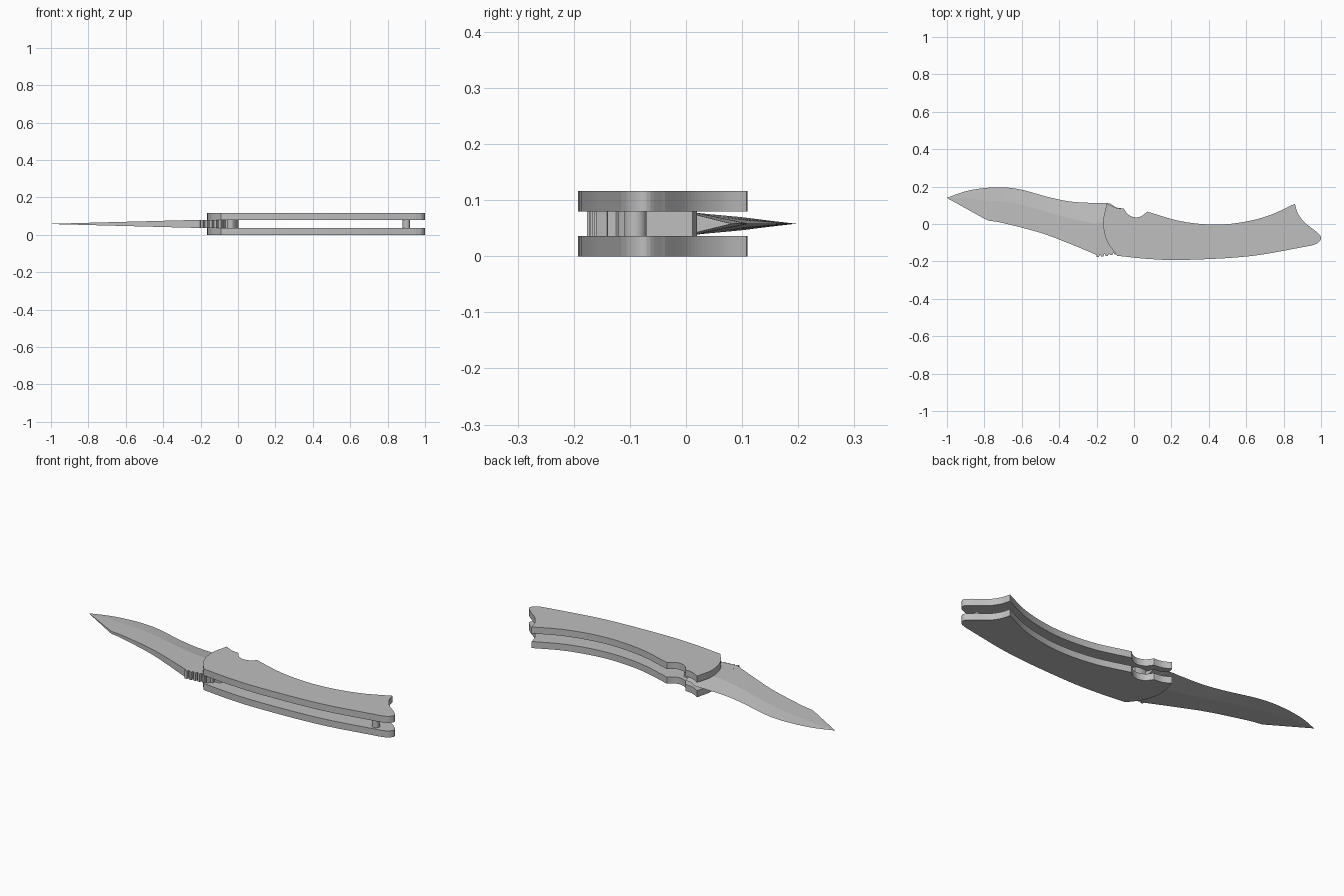
import bpy, bmesh, math
from mathutils import Vector

cube = bpy.data.objects.get("Cube")
if cube:
    bpy.data.objects.remove(cube, do_unlink=True)

steel = bpy.data.materials.new("grey_steel")
steel.use_nodes = True
GREY = (0.52, 0.52, 0.52, 1)
steel.diffuse_color = GREY
steel.node_tree.nodes["Principled BSDF"].inputs["Base Color"].default_value = GREY

MID = 0.058   # height of the middle plane
GAP = 0.022   # half the space between the scales


def curve(points, steps=8):
    """Smooth open curve through the points."""
    pts = [Vector(p) for p in points]
    pts = [2 * pts[0] - pts[1]] + pts + [2 * pts[-1] - pts[-2]]
    out = []
    for a, b, c, d in zip(pts, pts[1:], pts[2:], pts[3:]):
        for i in range(steps):
            t = i / steps
            out.append(0.5 * (2 * b + (c - a) * t + (2 * a - 5 * b + 4 * c - d) * t * t
                              + (3 * b - a - 3 * c + d) * t ** 3))
    return out + [pts[-2]]


def outline(*runs):
    """Join several curves into one closed outline."""
    out = []
    for run in runs:
        for p in run:
            p = Vector(p)
            if not out or (p - out[-1]).length > 1e-4:
                out.append(p)
    if (out[0] - out[-1]).length < 1e-4:
        out.pop()
    return out


def finish(name, bm):
    bmesh.ops.recalc_face_normals(bm, faces=bm.faces)
    mesh = bpy.data.meshes.new(name)
    bm.to_mesh(mesh)
    bm.free()
    mesh.materials.append(steel)
    obj = bpy.data.objects.new(name, mesh)
    bpy.context.collection.objects.link(obj)
    return obj


def plate(name, pts, z0, z1):
    bm = bmesh.new()
    face = bm.faces.new([bm.verts.new((p.x, p.y, z0)) for p in pts])
    grown = bmesh.ops.extrude_face_region(bm, geom=[face])["geom"]
    bmesh.ops.translate(bm, vec=(0, 0, z1 - z0),
                        verts=[g for g in grown if isinstance(g, bmesh.types.BMVert)])
    return finish(name, bm)


def height_at(line, x):
    """Read y off a curve that runs along x."""
    for a, b in zip(line, line[1:]):
        if a.x <= x <= b.x:
            return a.y + (b.y - a.y) * (x - a.x) / (b.x - a.x)
    return line[-1].y


# Handle scales
scale_shape = outline(
    curve([(-.145, .11), (-.165, .01), (-.145, -.09), (-.09, -.17)]),
    curve([(-.09, -.17), (.08, -.187), (.27, -.192), (.62, -.172), (.95, -.115)]),
    curve([(.95, -.115), (.985, -.1), (1.0, -.07), (.97, -.037)], 5),
    curve([(.97, -.037), (.91, .01), (.875, .06), (.86, .108)]),
    curve([(.86, .108), (.72, .045), (.57, .008), (.42, -.003), (.25, .015), (.07, .066)]),
    curve([(.07, .066), (.04, .042), (.005, .036), (-.03, .05), (-.055, .082)], 5),
    curve([(-.055, .082), (-.1, .088), (-.145, .11)], 5),
)
plate("lower_scale", scale_shape, 0, MID - GAP)
plate("upper_scale", scale_shape, MID + GAP, 2 * MID)

# Blade: flat along the spine, ground down to the cutting edge
edge = curve([(-1, .14), (-.9, .175), (-.8, .192), (-.7, .196), (-.6, .183), (-.45, .142),
              (-.33, .119), (-.2, .112), (-.13, .11), (-.1, .09), (-.055, .082)])
spine = curve([(-1, .139), (-.785, .02)]) + curve(
    [(-.78, .018), (-.7, .005), (-.5, -.047), (-.35, -.103), (-.2, -.165)]) + [
    Vector((-.19, -.15)), Vector((-.055, -.14))]
bm = bmesh.new()
rings = []
stations = 64
for i in range(stations + 1):
    x = -1 + .945 * i / stations
    top, low = height_at(edge, x), height_at(spine, x)
    half = GAP * min(1, .03 + .97 * (x + 1) / .8)
    ridge = low + (top - low) * .6
    section = [(low, -half), (ridge, -half), (top, 0), (ridge, half), (low, half)]
    rings.append([bm.verts.new((x, y, MID + z)) for y, z in section])
for a, b in zip(rings, rings[1:]):
    for j in range(5):
        k = (j + 1) % 5
        bm.faces.new((a[j], a[k], b[k], b[j]))
bm.faces.new(rings[0])
bm.faces.new(rings[-1])
finish("blade", bm)

# Tang with thumb grooves along the spine
teeth = []
for i in range(5):
    x = -.2 + i * .024
    y = -.176 + i * .003
    teeth += [(x, y), (x + .013, y), (x + .016, y + .012), (x + .021, y + .012)]
tang_shape = outline(
    [(-.2, -.163)], teeth,
    curve([(-.08, -.16), (-.055, -.125), (-.03, -.12), (-.012, -.1), (.004, -.07)], 5),
    [(.004, .012)],
    curve([(.004, .012), (-.04, .02), (-.1, .01), (-.2, -.02)], 5),
)
plate("tang", tang_shape, MID - GAP, MID + GAP)

# Spacer pin at the butt of the handle
bm = bmesh.new()
bmesh.ops.create_cone(bm, cap_ends=True, segments=24, radius1=.02, radius2=.02, depth=2 * GAP)
bmesh.ops.translate(bm, vec=(.9, -.09, MID), verts=bm.verts)
pin = finish("spacer_pin", bm)
for poly in pin.data.polygons:
    poly.use_smooth = abs(poly.normal.z) < .5
